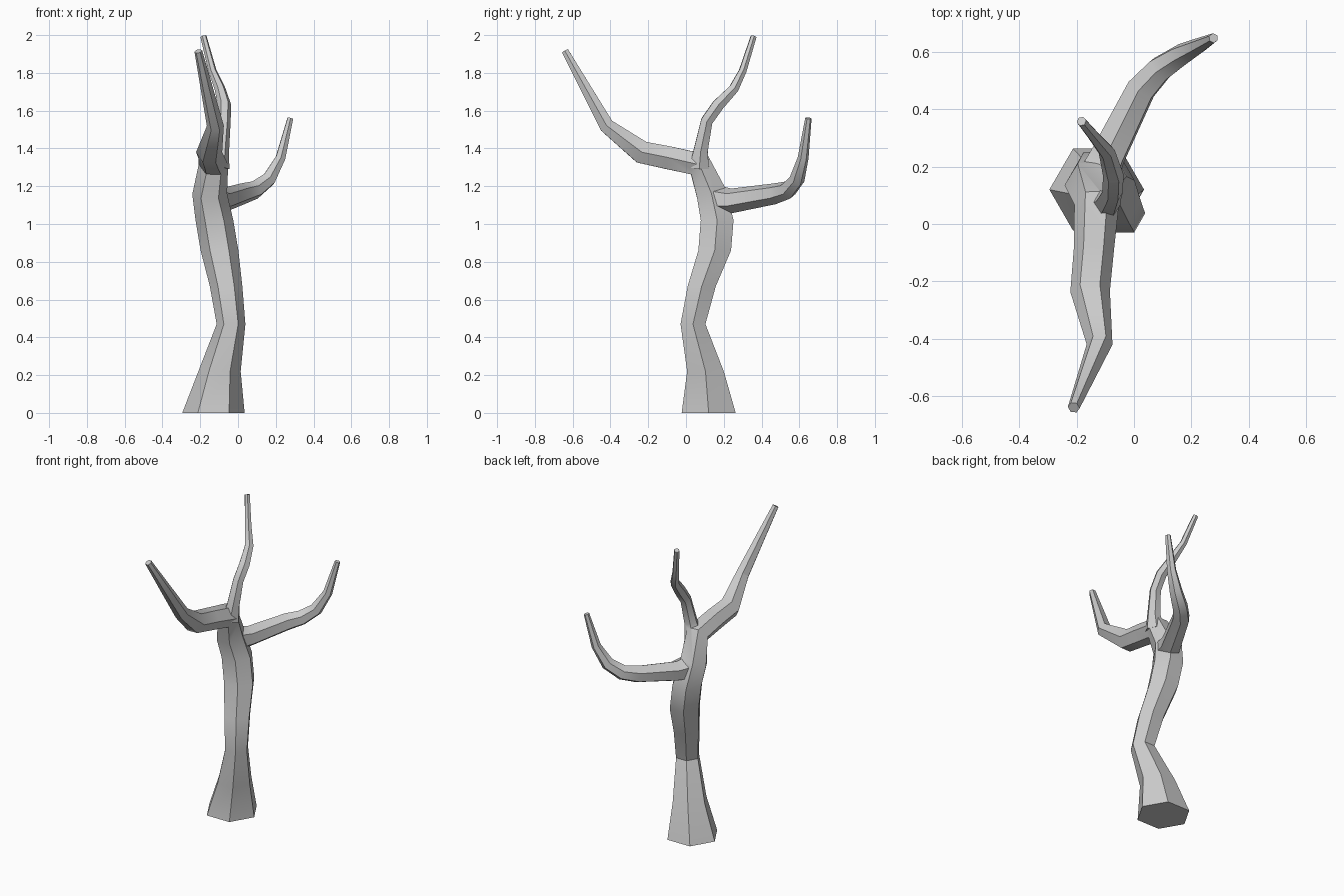
import bpy, bmesh, math
from mathutils import Vector

if "Cube" in bpy.data.objects:
    bpy.data.objects.remove(bpy.data.objects["Cube"])

SIDES = 6


def limb(name, pts, flat=0):
    """Six-sided tapered tube along (x, y, z, radius); the first `flat` rings stay level."""
    bm = bmesh.new()
    pos = [Vector(p[:3]) for p in pts]
    rings = []
    u, last = Vector((1, 0, 0)), Vector((0, 0, 1))
    for i, p in enumerate(pos):
        a = (p - pos[i - 1]).normalized() if i else Vector()
        b = (pos[i + 1] - p).normalized() if i < len(pos) - 1 else Vector()
        n = Vector((0, 0, 1)) if i < flat else (a + b).normalized()
        u = last.rotation_difference(n) @ u
        u = (u - n * u.dot(n)).normalized()
        v, last = n.cross(u), n
        ring = []
        for k in range(SIDES):
            t = 2 * math.pi * k / SIDES
            ring.append(bm.verts.new(p + (u * math.cos(t) + v * math.sin(t)) * pts[i][3]))
        rings.append(ring)
    for r0, r1 in zip(rings, rings[1:]):
        for k in range(SIDES):
            j = (k + 1) % SIDES
            bm.faces.new((r0[k], r0[j], r1[j], r1[k]))
    bm.faces.new(rings[0][::-1])
    bm.faces.new(rings[-1])
    bmesh.ops.recalc_face_normals(bm, faces=bm.faces[:])
    me = bpy.data.meshes.new(name)
    bm.to_mesh(me)
    bm.free()
    ob = bpy.data.objects.new(name, me)
    bpy.context.collection.objects.link(ob)
    return ob


# Trunk, bending over into the front branch
tree = limb("tree", [
    (-0.13, 0.12, 0, 0.165), (-0.098, 0.103, 0.22, 0.112),
    (-0.037, 0.037, 0.47, 0.076), (-0.063, 0.083, 0.67, 0.086),
    (-0.098, 0.152, 0.86, 0.1), (-0.125, 0.165, 1.02, 0.1),
    (-0.15, 0.135, 1.16, 0.092), (-0.13, 0.07, 1.315, 0.078),
    (-0.14, -0.09, 1.35, 0.07), (-0.153, -0.235, 1.38, 0.069),
    (-0.12, -0.42, 1.52, 0.045), (-0.21, -0.64, 1.915, 0.021)], flat=6)

# Upper branch, rising to the back
upper = limb("upper_branch", [
    (-0.105, 0.07, 1.3, 0.06), (-0.09, 0.078, 1.39, 0.043),
    (-0.075, 0.11, 1.545, 0.036), (-0.072, 0.17, 1.63, 0.036),
    (-0.095, 0.252, 1.715, 0.029), (-0.135, 0.3, 1.81, 0.022),
    (-0.183, 0.358, 1.993, 0.017)])

# Side branch, reaching back right
side = limb("side_branch", [
    (-0.135, 0.14, 1.13, 0.08), (-0.09, 0.24, 1.122, 0.066),
    (0.025, 0.47, 1.16, 0.056), (0.09, 0.54, 1.18, 0.049),
    (0.163, 0.588, 1.237, 0.041), (0.225, 0.62, 1.35, 0.029),
    (0.277, 0.648, 1.56, 0.017)])

# Fuse the limbs into one skin
for part in (upper, side):
    m = tree.modifiers.new("join_" + part.name, 'BOOLEAN')
    m.operation, m.solver, m.object = 'UNION', 'EXACT', part
bpy.context.view_layer.objects.active = tree
tree.select_set(True)
for m in list(tree.modifiers):
    bpy.ops.object.modifier_apply(modifier=m.name)
for part in (upper, side):
    bpy.data.objects.remove(part)
bpy.ops.object.shade_smooth_by_angle(angle=math.radians(30))
